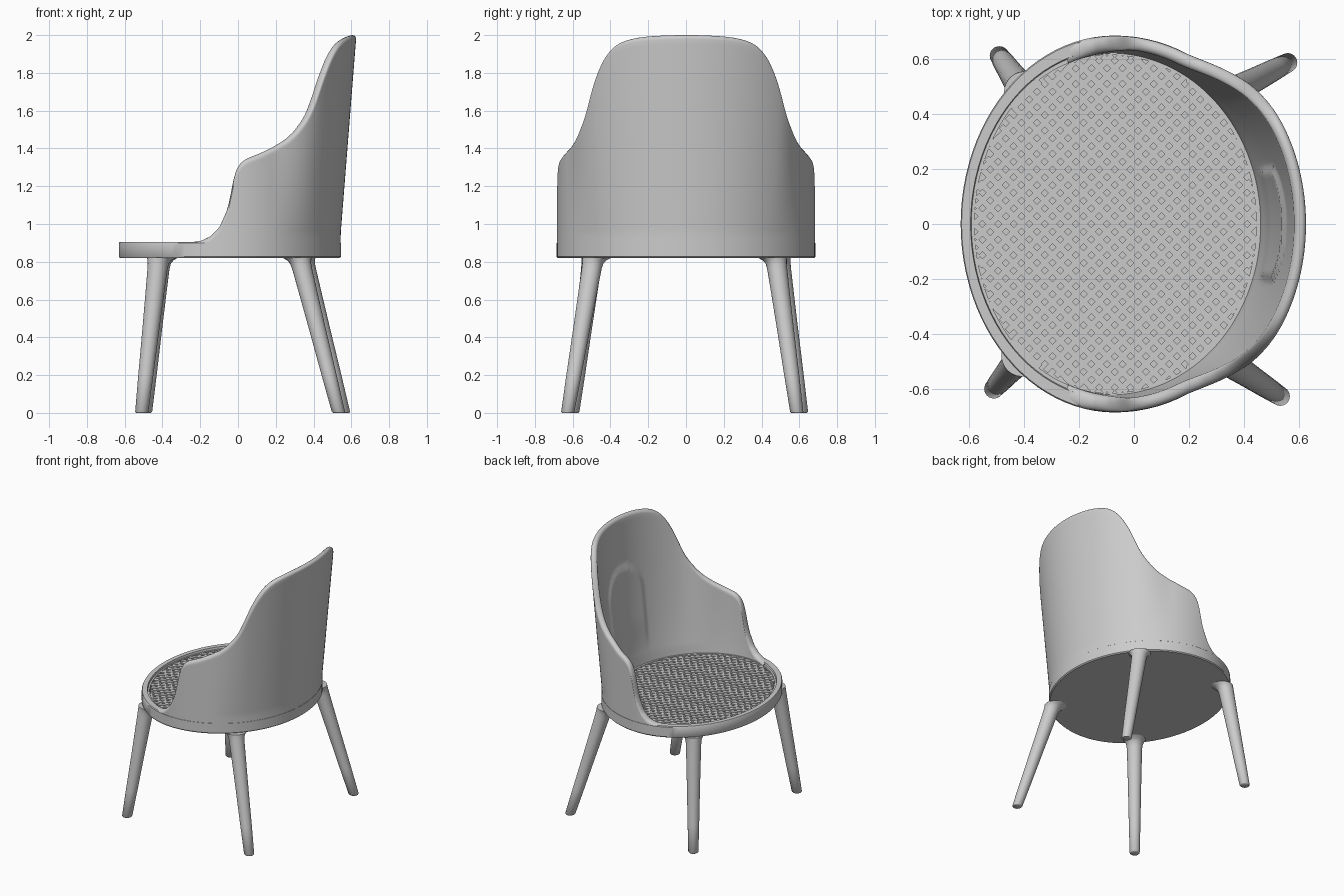
import bpy, bmesh, math

if "Cube" in bpy.data.objects:
    bpy.data.objects.remove(bpy.data.objects["Cube"])

CX, B, A_FRONT, A_BACK = -0.07, 0.685, 0.56, 0.615


def smooth(a, b, v):
    t = min(max((v - a) / (b - a), 0), 1)
    return t * t * (3 - 2 * t)


def lerp_table(table, v):
    if v <= table[0][0]:
        return table[0][1]
    for (a, p), (b, q) in zip(table, table[1:]):
        if v <= b:
            return p + (q - p) * (v - a) / (b - a)
    return table[-1][1]


def finish(bm, name, angle=35):
    bmesh.ops.recalc_face_normals(bm, faces=bm.faces)
    mesh = bpy.data.meshes.new(name)
    bm.to_mesh(mesh)
    bm.free()
    ob = bpy.data.objects.new(name, mesh)
    bpy.context.collection.objects.link(ob)
    bpy.ops.object.select_all(action='DESELECT')
    ob.select_set(True)
    bpy.context.view_layer.objects.active = ob
    bpy.ops.object.shade_smooth_by_angle(angle=math.radians(angle))
    return ob


def loft(name, rings, caps=True, closed=True, angle=35):
    """Skin a list of rings; close the first and last ring if asked."""
    bm = bmesh.new()
    vs = [[bm.verts.new(p) for p in r] for r in rings]
    n = len(vs[0])
    for a, b in zip(vs, vs[1:]):
        for i in range(n if closed else n - 1):
            j = (i + 1) % n
            bm.faces.new((a[i], a[j], b[j], b[i]))
    if caps:
        bm.faces.new(vs[0])
        bm.faces.new(vs[-1])
    return finish(bm, name, angle)


def outline(th, inset=0.0, scale=1.0):
    c, s = math.cos(th), math.sin(th)
    a = A_BACK if c > 0 else A_FRONT
    return CX + (a * scale - inset) * c, (B * scale - inset) * s


def rim_width(th):
    c = math.cos(th)
    return 0.07 + c * (0.03 if c > 0 else 0.02)


# Seat: solid rim with a shallow well for the cane
N = 96
rings = []
for k, z in [(0.08, 0.82), (0, 0.827), (0, 0.899), (0.07, 0.905), (0.72, 0.905),
             (0.78, 0.89), (1, 0.89), (1, 0.868)]:
    ths = [2 * math.pi * i / N for i in range(N)]
    rings.append([(*outline(t, k * rim_width(t)), z) for t in ths])
loft("seat", rings)

# Cane weave: two crossing layers of diagonal strips
bm = bmesh.new()


def inside(x, y):
    u = x - CX
    a = A_BACK - 0.1 if u > 0 else A_FRONT - 0.05
    return (u / a) ** 2 + (y / (B - 0.07)) ** 2 < 1


R2 = math.sqrt(0.5)
for sign, top in ((1, 0.888), (-1, 0.885)):
    dx, dy = R2, R2 * sign
    for i in range(-18, 19):
        off = i * 0.04
        hits = [s * 0.004 for s in range(-200, 201)
                if inside(CX + s * 0.004 * dx - off * dy, s * 0.004 * dy + off * dx)]
        if len(hits) < 5:
            continue
        quad = []
        for s, w in ((hits[0], -1), (hits[-1], -1), (hits[-1], 1), (hits[0], 1)):
            o = off + w * 0.011
            quad.append((CX + s * dx - o * dy, s * dy + o * dx))
        lo = [bm.verts.new((x, y, 0.866)) for x, y in quad]
        hi = [bm.verts.new((x, y, top)) for x, y in quad]
        bm.faces.new(lo)
        bm.faces.new(hi)
        for a in range(4):
            b = (a + 1) % 4
            bm.faces.new((lo[a], lo[b], hi[b], hi[a]))
finish(bm, "cane_weave", 20)

# Backrest shell: wraps round the rear, height follows the armrest curve
HEIGHT = [(-0.34, 0.903), (-0.23, 0.912), (-0.14, 0.935), (-0.05, 0.985), (0.02, 1.07),
          (0.045, 1.13), (0.07, 1.21), (0.09, 1.265), (0.115, 1.3), (0.15, 1.328),
          (0.2, 1.347), (0.32, 1.375), (0.44, 1.41), (0.53, 1.445), (0.6, 1.49),
          (0.66, 1.55), (0.7, 1.61), (0.735, 1.69), (0.765, 1.765), (0.795, 1.83),
          (0.827, 1.89), (0.86, 1.935), (0.892, 1.963), (0.93, 1.982), (0.966, 1.993),
          (1, 2.0)]
BASE = 0.88


def height(c):
    return sum(lerp_table(HEIGHT, c + d) for d in (-0.012, 0, 0.012)) / 3 if c < 0.95 \
        else lerp_table(HEIGHT, c)


def shell_point(th, z, f, t):
    c, s = math.cos(th), math.sin(th)
    flare = 0.135 * smooth(0.4, 0.75, c) * min(max((z - 0.95) / 1.05, 0), 1)
    x, y = outline(th, 0, 0.998 + flare)
    depth = f * t
    if f == 1:  # raised arched lumbar pad on the inner face
        d = 0.23 - (abs(y) if z < 1.43 else math.hypot(y, z - 1.43))
        depth += 0.015 * smooth(0, 0.03, d) * smooth(0.95, 1.25, z)
    return x - depth * c, y - depth * s, z


def thickness(c, z):
    return 0.042 + (0.02 + 0.02 * max(c, 0)) * math.exp(-(z - 0.9) / 0.3)


COLS, ROWS, ARC = 180, 40, 8
TH0 = math.acos(-0.34)
cols = []
for i in range(COLS + 1):
    th = TH0 * (2 * i / COLS - 1)
    c = math.cos(th)
    h = height(c)
    tt = thickness(c, h)
    r = min(tt / 2, (h - BASE) / 2)
    zs = [BASE + (h - r - BASE) * k / ROWS for k in range(ROWS + 1)]
    pts = [shell_point(th, z, 0, 0) for z in zs]
    for k in range(1, ARC):
        a = math.pi * k / ARC
        pts.append(shell_point(th, h - r + r * math.sin(a), (1 - math.cos(a)) / 2, tt))
    pts += [shell_point(th, z, 1, thickness(c, z)) for z in reversed(zs)]
    cols.append(pts)
loft("backrest_shell", cols, angle=60)

# Legs: splayed, tapered, flaring into the underside of the seat
LEG = [(0.0, 0.029), (0.006, 0.035), (0.2, 0.04), (0.45, 0.045), (0.65, 0.05),
       (0.76, 0.053), (0.79, 0.056), (0.808, 0.064), (0.822, 0.078)]


def leg(name, foot, top):
    rings = []
    for z, r in LEG:
        f = z / 0.82
        pull = 1 - max(0, r - 0.054) * 1.5  # fillet leans towards the seat middle
        x = (foot[0] + (top[0] - foot[0]) * f) * pull
        y = (foot[1] + (top[1] - foot[1]) * f) * pull
        rings.append([(x + r * math.cos(a), y + r * math.sin(a), z)
                      for a in (2 * math.pi * i / 24 for i in range(24))])
    loft(name, rings, angle=50)


leg("front_leg_a", (-0.49, 0.612), (-0.41, 0.495))
leg("front_leg_b", (-0.51, -0.6), (-0.42, -0.495))
leg("back_leg_a", (0.56, 0.587), (0.345, 0.475))
leg("back_leg_b", (0.533, -0.627), (0.325, -0.49))
